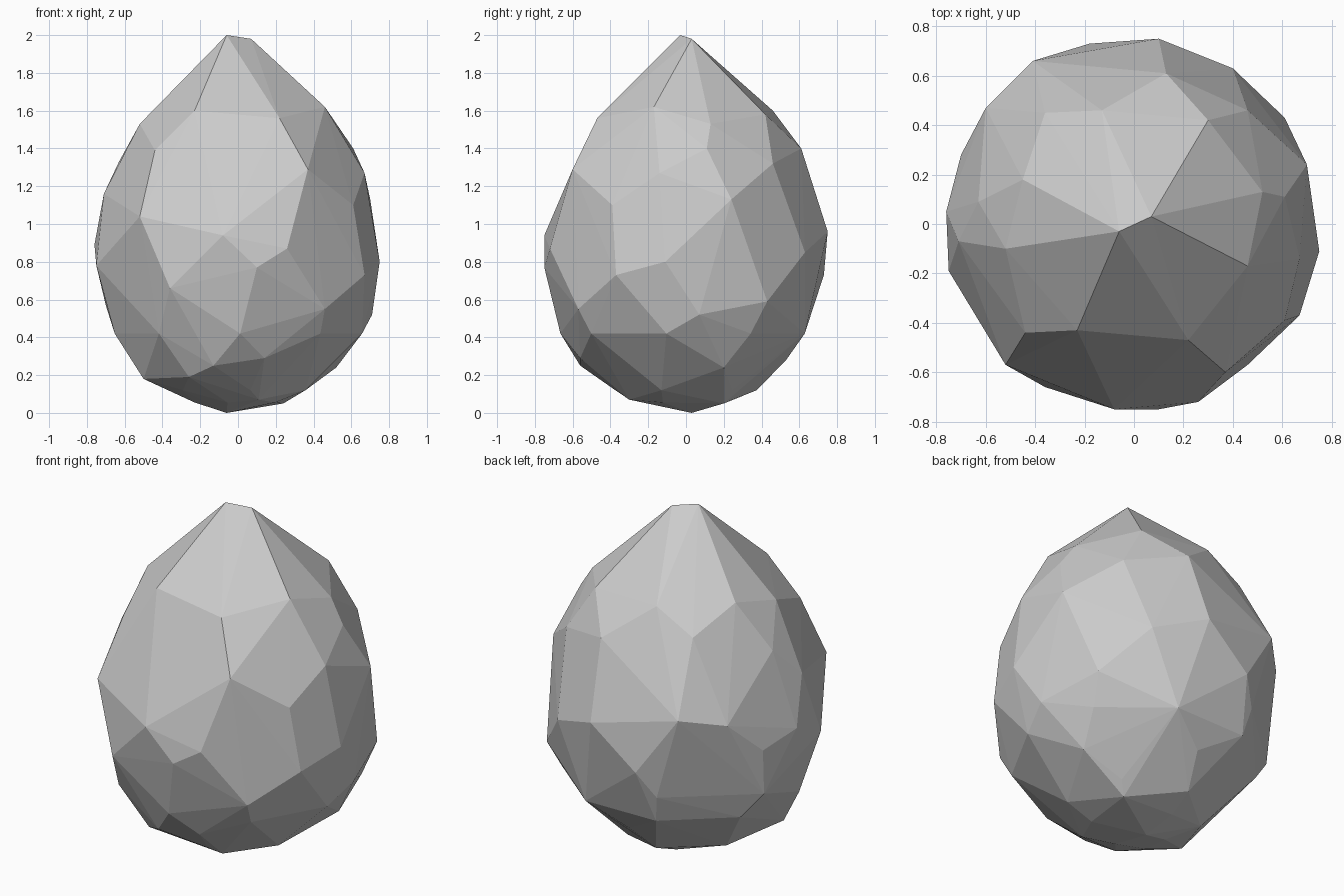
import bpy, bmesh
from math import sin, cos, radians

# Corners of the faceted stone, from the ridge down to the foot
corners = [
    # ridge and shoulders
    (-.06, -.03, 2), (.07, .03, 1.98),
    (-.23, -.43, 1.60), (.22, -.47, 1.56), (.46, -.17, 1.62), (.52, .13, 1.53),
    (.30, .42, 1.58), (-.13, .46, 1.60), (-.45, .18, 1.60), (-.52, -.10, 1.53),
    (-.36, .45, 1.47), (-.44, -.44, 1.39), (.13, .61, 1.40), (.61, .11, 1.40),
    (-.63, .09, 1.33), (.46, .46, 1.32), (.37, -.60, 1.29), (.67, -.14, 1.27),
    # belly
    (-.71, -.07, 1.16), (.70, .24, 1.13), (.61, -.39, 1.10),
    (-.41, .66, 1.07), (-.52, -.57, 1.04), (-.60, .47, 1.02), (.10, .75, .96),
    (-.08, -.75, .94), (-.76, .05, .89), (.26, -.72, .87), (.40, .63, .85),
    (-.70, .28, .83), (.75, -.11, .80), (-.75, -.19, .78), (.10, -.75, .77),
    (-.18, .73, .73), (.67, -.37, .73), (-.36, -.66, .66),
    # foot
    (.61, .43, .59), (-.27, .66, .58), (-.70, .27, .57), (.46, -.57, .55),
    (.71, .07, .52), (.14, -.56, .29), (0, .53, .28),
    (-.13, -.56, .25), (.52, .20, .24), (-.26, -.46, .19), (-.50, -.20, .18),
    (.11, -.30, .07), (.24, .20, .05), (-.06, .03, 0),
]


def ring(sides, radius, z, start):
    angles = [radians(start + 360 * i / sides) for i in range(sides)]
    return [(radius * cos(a), radius * sin(a), z) for a in angles]


# Round off the foot with regular rings of corners
corners += ring(9, .665, .42, -9) + ring(6, .38, .12, -20) + ring(5, .23, .055, 40)

# Wrap the corners in flat facets
bm = bmesh.new()
for p in corners:
    bm.verts.new(p)
bmesh.ops.convex_hull(bm, input=bm.verts[:])
loose = [v for v in bm.verts if not v.link_faces]
bmesh.ops.delete(bm, geom=loose, context='VERTS')
bmesh.ops.recalc_face_normals(bm, faces=bm.faces[:])

mesh = bpy.data.meshes.new("faceted_stone")
bm.to_mesh(mesh)
bm.free()
stone = bpy.data.objects.new("faceted_stone", mesh)
bpy.context.collection.objects.link(stone)
